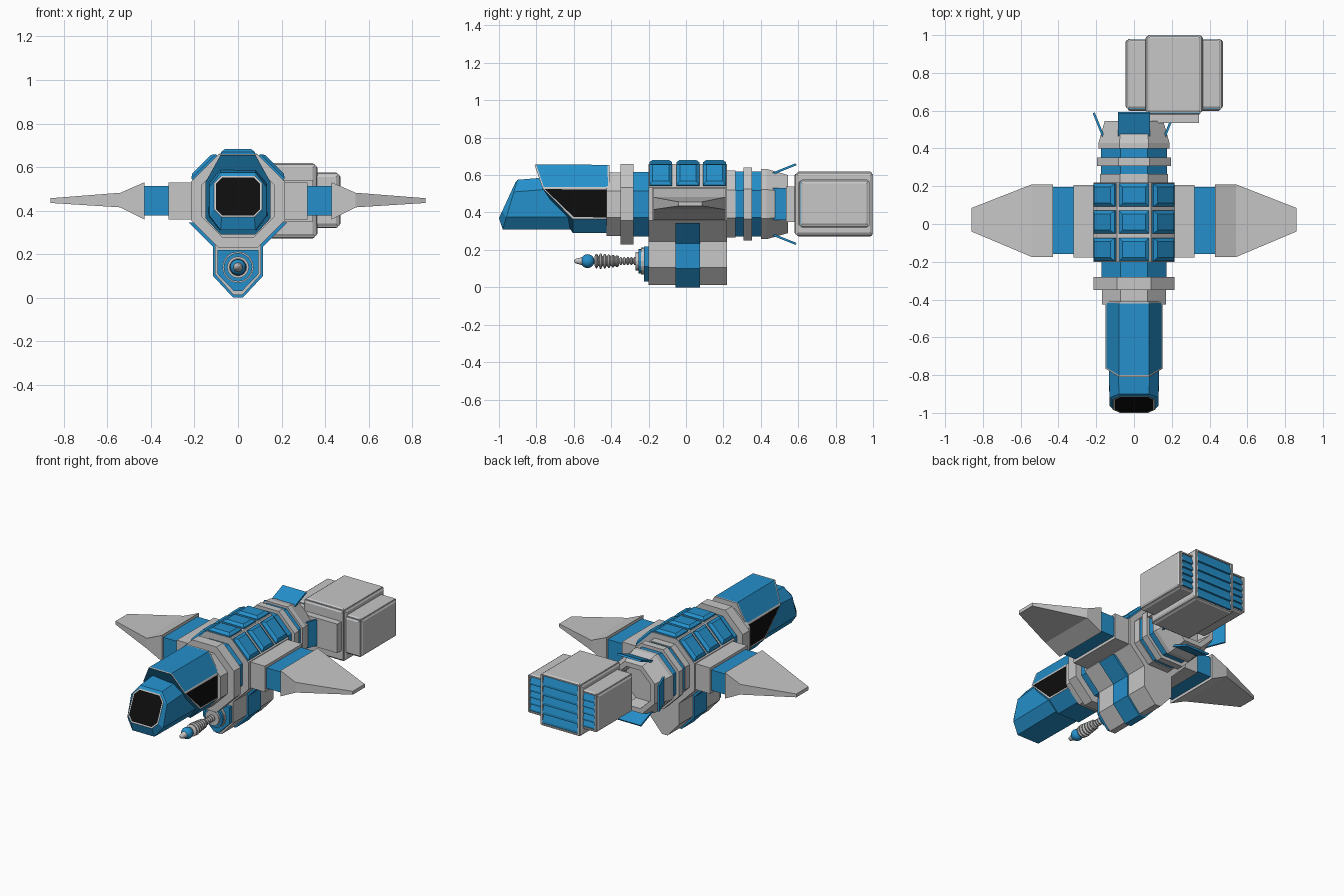
import bpy, bmesh, math
from mathutils import Vector

if "Cube" in bpy.data.objects:
    bpy.data.objects.remove(bpy.data.objects["Cube"])

def make_mat(name, rgb):
    m = bpy.data.materials.new(name)
    m.diffuse_color = (*rgb, 1)
    m.use_nodes = True
    m.node_tree.nodes["Principled BSDF"].inputs["Base Color"].default_value = m.diffuse_color
    return m

MATS = [make_mat("light_grey", (0.57, 0.57, 0.57)),
        make_mat("bright_blue", (0.018, 0.28, 0.60)),
        make_mat("window_black", (0.004, 0.004, 0.004))]
GREY, BLUE, BLACK = 0, 1, 2
ZC = 0.445  # height of the hull axis

def loft(name, rings, mat=GREY, detail=None, smooth=False):
    """Skin a list of equal-length point rings and cap both ends."""
    bm = bmesh.new()
    vs = [[bm.verts.new(p) for p in r] for r in rings]
    n = len(rings[0])
    sides = [bm.faces.new((a[j], a[(j + 1) % n], b[(j + 1) % n], b[j]))
             for a, b in zip(vs, vs[1:]) for j in range(n)]
    caps = [bm.faces.new(vs[0]), bm.faces.new(vs[-1])]
    bmesh.ops.recalc_face_normals(bm, faces=bm.faces)
    for f in bm.faces:
        f.material_index = mat
        f.smooth = smooth
    if detail:
        detail(bm, sides, caps)
    me = bpy.data.meshes.new(name)
    bm.to_mesh(me)
    bm.free()
    for m in MATS:
        me.materials.append(m)
    ob = bpy.data.objects.new(name, me)
    bpy.context.collection.objects.link(ob)
    return ob

def octagon(r, y):
    k = r / math.cos(math.pi / 8)
    return [(k * math.cos(a), y, ZC + k * math.sin(a))
            for a in (math.pi / 8 + i * math.pi / 4 for i in range(8))]

def cut_box(w, zb, zt, cx, cb, ct, yf):
    """Chamfered box section; yf gives y for each height."""
    t = w - cx
    pts = [(w, zb + cb), (w, zt - ct), (t, zt), (-t, zt),
           (-w, zt - ct), (-w, zb + cb), (-t, zb), (t, zb)]
    return [(x, yf(z), z) for x, z in pts]

def prism(name, half, y0, y1, mat):
    prof = half + [(-x, z) for x, z in reversed(half)]
    return loft(name, [[(x, y, z) for x, z in prof] for y in (y0, y1)], mat)

def box(name, x0, x1, y0, y1, z0, z1, mat):
    return loft(name, [[(x, y0, z0), (x, y1, z0), (x, y1, z1), (x, y0, z1)] for x in (x0, x1)], mat)

def plate(name, c, u, v, su, sv, h, inset, mat):
    """Raised panel with sloped edges, lying on the plane spanned by u and v."""
    c, u, v = Vector(c), Vector(u), Vector(v)
    n = u.cross(v)
    rings = []
    for d, k in ((-0.004, 0), (h * 0.4, 0), (h, inset)):
        rings.append([c + n * d + u * a * (su / 2 - k) + v * b * (sv / 2 - k)
                      for a, b in ((-1, -1), (1, -1), (1, 1), (-1, 1))])
    return loft(name, rings, mat)

def lathe(name, prof, mat, smooth=False, z=0.14, n=16):
    return loft(name, [[(r * math.cos(i * math.tau / n), y, z + r * math.sin(i * math.tau / n))
                        for i in range(n)] for r, y in prof], mat, smooth=smooth)

# nose with slanted front window
def nose_window(bm, sides, caps):
    f = caps[0]
    f.material_index = GREY
    bmesh.ops.inset_individual(bm, faces=[f], thickness=0.009)
    f.material_index = BLACK

loft("nose", [
    cut_box(0.11, 0.37, 0.56, 0.035, 0.035, 0.035, lambda z: -1.0 + (z - 0.37) * 0.46),
    cut_box(0.13, 0.31, 0.575, 0.05, 0.065, 0.065, lambda z: -0.98 + (z - 0.31) * 0.3),
    cut_box(0.135, 0.31, 0.60, 0.05, 0.065, 0.065, lambda z: -0.6)], BLUE, nose_window)

# cabin: framed black side windows and blue canopy
def cabin_detail(bm, sides, caps):
    for f in sides[5:8] + caps[:1]:
        f.material_index = BLUE
    bmesh.ops.inset_individual(bm, faces=[sides[0], sides[4]], thickness=0.012)
    bmesh.ops.inset_region(bm, faces=sides[1:4], thickness=0.01)
    sides[0].material_index = sides[4].material_index = BLACK
    for f in sides[1:4]:
        f.material_index = BLUE

loft("cabin", [
    cut_box(0.15, 0.29, 0.655, 0.07, 0.075, 0.125,
            lambda z: max(-0.81, -0.605 - max(0, z - 0.365) * 0.98)),
    cut_box(0.15, 0.29, 0.655, 0.07, 0.075, 0.125, lambda z: -0.41)], GREY, cabin_detail)

# octagonal hull rings from front to back
for name, y0, y1, r, mat in (
        ("neck_ring", -0.425, -0.35, 0.17, GREY), ("front_collar", -0.35, -0.28, 0.215, GREY),
        ("front_band", -0.28, -0.20, 0.172, BLUE), ("main_hull", -0.20, 0.22, 0.215, GREY),
        ("rear_ring", 0.22, 0.265, 0.18, GREY), ("rear_band", 0.265, 0.307, 0.174, BLUE),
        ("rear_collar", 0.307, 0.352, 0.195, GREY), ("tail_band", 0.352, 0.40, 0.174, BLUE)):
    loft(name, [octagon(r, y0), octagon(r, y1)], mat)

# hollow tail nozzle
loft("tail_nozzle", [octagon(0.188, 0.40), octagon(0.188, 0.43), octagon(0.155, 0.545),
                     octagon(0.125, 0.545), octagon(0.115, 0.45)], GREY)

# four flaps around the tail
for i in range(4):
    a = i * math.pi / 2
    out, side = Vector((math.cos(a), 0, math.sin(a))), Vector((-math.sin(a), 0, math.cos(a)))
    prof = [(0.155, 0.46), (0.168, 0.46), (0.218, 0.585), (0.208, 0.592)]
    loft(f"tail_flap_{i + 1}", [[Vector((0, y, ZC)) + out * r + side * s for r, y in prof]
                                for s in (-0.085, 0.085)], BLUE)

# blue roof panels, three rows on three facets
for i, ang in enumerate((45, 90, 135)):
    a = math.radians(ang)
    n = Vector((math.cos(a), 0, math.sin(a)))
    t = Vector((math.sin(a), 0, -math.cos(a)))
    for j, y in enumerate((-0.135, 0.01, 0.153)):
        plate(f"roof_panel_{i + 1}_{j + 1}", Vector((0, y, ZC)) + n * 0.215,
              t, (0, 1, 0), 0.158, 0.122, 0.022, 0.018, BLUE)

# wings
for s, label in ((1, "right"), (-1, "left")):
    box(f"wing_root_{label}", s * 0.18, s * 0.32, -0.178, 0.207, 0.36, 0.53, GREY)
    box(f"wing_joint_{label}", s * 0.32, s * 0.43, -0.16, 0.195, 0.378, 0.512, BLUE)
    loft(f"wing_{label}", [[(s * x, y0, z0), (s * x, y1, z0), (s * x, y1, z1), (s * x, y0, z1)]
                           for x, y0, y1, z0, z1 in ((0.43, -0.175, 0.21, 0.36, 0.53),
                                                     (0.54, -0.175, 0.21, 0.415, 0.482),
                                                     (0.86, -0.04, 0.085, 0.435, 0.457))], GREY)

# belly pod with wrapping stripe and front plate
prism("belly_pod", [(0.105, 0.32), (0.105, 0.107), (0.02, 0.012)], -0.20, 0.22, GREY)
prism("belly_stripe", [(0.225, 0.345), (0.115, 0.235), (0.115, 0.1), (0.022, 0)], -0.055, 0.075, BLUE)
prism("belly_front_plate", [(0.095, 0.218), (0.095, 0.11), (0.018, 0.03)], -0.225, -0.19, BLUE)

# gun: base discs, ribbed barrel, ball and tip
for i, (r, y, mat) in enumerate(((0.072, -0.225, GREY), (0.066, -0.24, BLUE), (0.05, -0.254, GREY))):
    lathe(f"gun_disc_{i + 1}", [(r, y - 0.015), (r, y + 0.01)], mat)
lathe("gun_shaft", [(0.012, -0.56), (0.012, -0.25)], GREY)
thin, thick = [], []
for i in range(5):
    y = -0.357 + i * 0.019
    thin += [(0.013, y), (0.022, y + 0.005), (0.022, y + 0.011), (0.013, y + 0.016)]
for i in range(6):
    y, r = -0.488 + i * 0.022, 0.041 - 0.0025 * abs(i - 1)
    thick += [(0.026, y), (r, y + 0.006), (r, y + 0.013), (0.026, y + 0.019)]
lathe("gun_thin_ribs", thin, GREY)
lathe("gun_thick_ribs", thick, GREY)
lathe("gun_ball", [(max(0.001, 0.037 * math.sin(k * math.pi / 10)),
                    -0.526 - 0.037 * math.cos(k * math.pi / 10)) for k in range(11)], BLUE, True)
lathe("gun_tip", [(0.005, -0.598), (0.012, -0.59), (0.022, -0.553)], GREY)

# engine block: blue cores, grey cover plates, louvred back
X, Y, Z = Vector((1, 0, 0)), Vector((0, 1, 0)), Vector((0, 0, 1))
EX = 0.213
for label, x0, x1, y0, y1, z0, z1 in (("main", EX - 0.14, EX + 0.14, 0.59, 0.985, 0.283, 0.607),
                                      ("left", -0.033, 0.075, 0.61, 0.965, 0.33, 0.565),
                                      ("right", 0.351, 0.459, 0.61, 0.965, 0.33, 0.565)):
    box(f"engine_core_{label}", x0, x1, y0, y1, z0, z1, BLUE)
    cx, cy, cz = (x0 + x1) / 2, (y0 + y1 + 0.012) / 2, (z0 + z1) / 2
    w, d, h = x1 - x0, y1 - y0 + 0.008, z1 - z0
    for side, c, u, v, su, sv in (("top", (cx, cy, z1), X, Y, w, d), ("bottom", (cx, cy, z0), Y, X, d, w),
                                  ("outer", (x1, cy, cz), Y, Z, d, h), ("inner", (x0, cy, cz), Z, Y, h, d),
                                  ("front", (cx, y0, cz), X, Z, w, h)):
        plate(f"engine_{label}_{side}_cover", c, u, v, su, sv, 0.011, 0.01, GREY)
    # louvre slats and grey side posts
    step = (h - 0.02) / 5
    for i in range(5):
        a = z0 + 0.01 + i * step
        prof = [(y1 - 0.01, a), (y1 + 0.013, a), (y1 + 0.013, a + step * 0.25), (y1 + 0.001, a + step * 0.95)]
        loft(f"engine_{label}_slat_{i + 1}", [[(x, y, z) for y, z in prof] for x in (x0 + 0.012, x1 - 0.012)], BLUE)
    for k, x in enumerate((x0, x1 - 0.012)):
        box(f"engine_{label}_post_{k + 1}", x, x + 0.012, y1 - 0.01, y1 + 0.015, z0, z1, GREY)
box("engine_connector", EX - 0.132, EX + 0.132, 0.535, 0.60, 0.35, 0.54, GREY)
